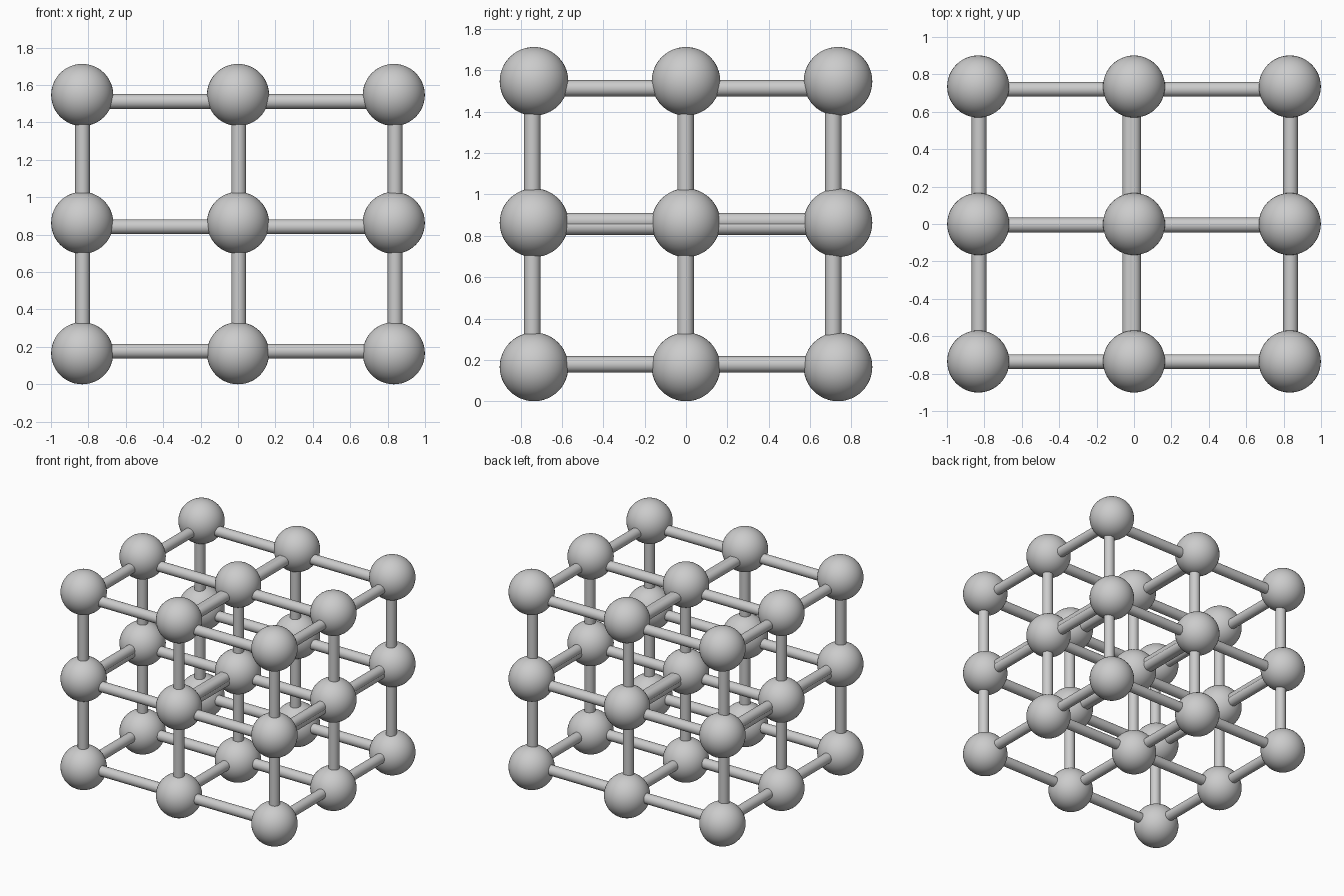
import bpy, bmesh
from mathutils import Matrix, Vector

if "Cube" in bpy.data.objects:
    bpy.data.objects.remove(bpy.data.objects["Cube"])

BALL_R, ROD_R = 0.166, 0.0395
XS = (-0.833, 0.0, 0.833)
YS = (-0.735, 0.0, 0.735)
ZS = (0.166, 0.863, 1.547)


def add_object(name, mesh, matrix):
    ob = bpy.data.objects.new(name, mesh)
    ob.matrix_world = matrix
    bpy.context.collection.objects.link(ob)
    return ob


def make_mesh(name, build):
    bm = bmesh.new()
    build(bm)
    for f in bm.faces:
        f.smooth = len(f.verts) <= 4      # rod caps stay flat
    mesh = bpy.data.meshes.new(name)
    bm.to_mesh(mesh)
    bm.free()
    return mesh


ball_mesh = make_mesh("ball", lambda bm: bmesh.ops.create_uvsphere(
    bm, u_segments=48, v_segments=24, radius=BALL_R))
rod_mesh = make_mesh("rod", lambda bm: bmesh.ops.create_cone(
    bm, cap_ends=True, segments=32, radius1=ROD_R, radius2=ROD_R, depth=1))


def rod(name, a, b):
    a, b = Vector(a), Vector(b)
    d = b - a
    turn = d.to_track_quat('Z', 'Y').to_matrix().to_4x4()
    size = Matrix.Diagonal((1, 1, d.length, 1))
    add_object(name, rod_mesh, Matrix.Translation((a + b) / 2) @ turn @ size)


def chain(name, stops, point):
    # one rod per gap between neighbouring balls
    for s, t in zip(stops, stops[1:]):
        rod(name, point(s), point(t))


# lattice balls
for x in XS:
    for y in YS:
        for z in ZS:
            add_object("ball", ball_mesh, Matrix.Translation((x, y, z)))

# rods running left to right
for y in (-0.736, -0.006, 0.72):
    for z in (0.177, 0.842, 1.512):
        chain("cross_rod", XS, lambda s: (s, y, z))

# upright rods
for x in (-0.831, 0.004, 0.84):
    for y in (-0.743, -0.002, 0.712):
        chain("upright_rod", ZS, lambda s: (x, y, s))

# rods running front to back, doubled where neighbouring cells meet
LOW, MID, TOP = (0.178,), (0.844, 0.871), (1.513,)
for xs in ((-0.828,), (-0.023, -0.002), (0.837,)):
    for zs in (LOW, MID, TOP):
        for x in (xs[-1:] if zs is LOW else xs):
            for z in zs:
                chain("depth_rod", YS, lambda s: (x, s, z))
